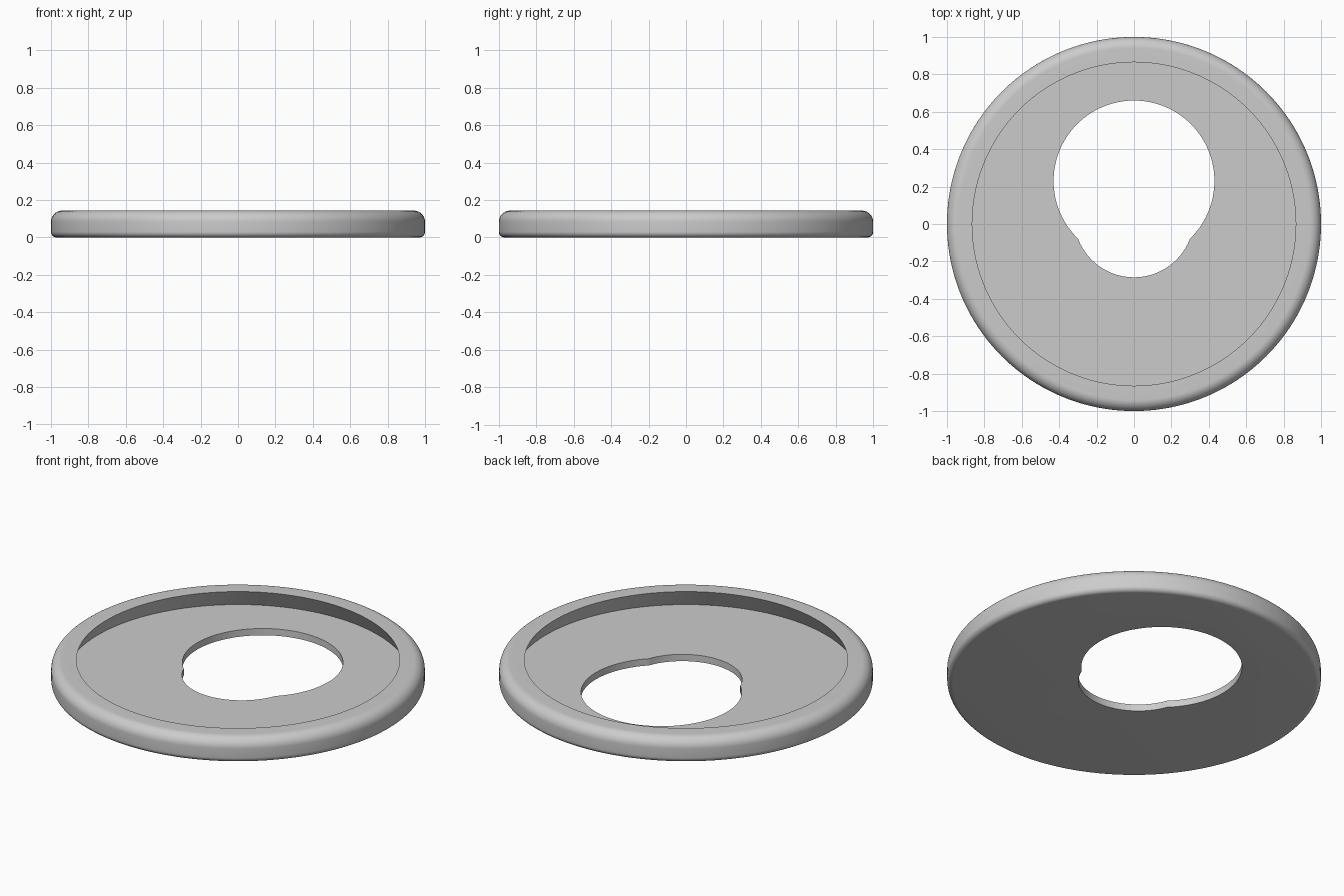
import bpy, bmesh, math

cube = bpy.data.objects.get("Cube")
if cube:
    bpy.data.objects.remove(cube, do_unlink=True)

SEGMENTS = 160
HEIGHT, FLOOR = 0.143, 0.04
TOP_ROUND, BOTTOM_ROUND = 0.06, 0.03
LIP_RADIUS, POCKET_RADIUS = 0.865, 0.922


def arc(cx, cy, radius, start, end, steps):
    """Points along a circular arc, angles in radians."""
    angles = [start + (end - start) * i / steps for i in range(steps + 1)]
    return [(cx + radius * math.cos(a), cy + radius * math.sin(a)) for a in angles]


def loft(name, rings):
    """Solid object joining equal-length rings of points, capped at both ends."""
    bm = bmesh.new()
    loops = [[bm.verts.new(p) for p in ring] for ring in rings]
    for low, high in zip(loops, loops[1:]):
        for i in range(len(low)):
            j = (i + 1) % len(low)
            bm.faces.new((low[i], low[j], high[j], high[i]))
    bm.faces.new(loops[0])
    bm.faces.new(loops[-1])
    bmesh.ops.recalc_face_normals(bm, faces=bm.faces)
    mesh = bpy.data.meshes.new(name)
    bm.to_mesh(mesh)
    bm.free()
    obj = bpy.data.objects.new(name, mesh)
    bpy.context.collection.objects.link(obj)
    return obj


def circle(radius, z):
    return [(x, y, z) for x, y in arc(0, 0, radius, 0, math.tau, SEGMENTS)[:-1]]


# Dish: rounded outer rim, flat lip and undercut pocket wall
quarter = math.pi / 2
profile = arc(1 - BOTTOM_ROUND, BOTTOM_ROUND, BOTTOM_ROUND, -quarter, 0, 8)
profile += arc(1 - TOP_ROUND, HEIGHT - TOP_ROUND, TOP_ROUND, 0, quarter, 12)
profile += [(LIP_RADIUS, HEIGHT), (POCKET_RADIUS, FLOOR)]
dish = loft("dish", [circle(r, z) for r, z in profile])

# Keyhole opening: two overlapping circles, the larger towards the back
big_y, big_r, small_y, small_r = 0.23, 0.43, 0.035, 0.32
gap = big_y - small_y
drop = (gap ** 2 + big_r ** 2 - small_r ** 2) / (2 * gap)
big_half = math.acos(drop / big_r)
small_half = math.acos((drop - gap) / small_r)
outline = arc(0, big_y, big_r, big_half - quarter, 3 * quarter - big_half, 96)
outline += arc(0, small_y, small_r, -quarter - small_half, small_half - quarter, 48)[1:-1]
cutter = loft("opening_cutter", [[(x, y, z) for x, y in outline] for z in (-0.1, 0.3)])
cutter.hide_render = True

cut = dish.modifiers.new("opening", 'BOOLEAN')
cut.operation = 'DIFFERENCE'
cut.solver = 'EXACT'
cut.object = cutter
bpy.ops.object.select_all(action='DESELECT')
bpy.context.view_layer.objects.active = dish
dish.select_set(True)
bpy.ops.object.modifier_apply(modifier=cut.name)
bpy.data.objects.remove(cutter, do_unlink=True)
bpy.ops.object.shade_smooth_by_angle(angle=math.radians(25))

# Plain grey finish
grey = bpy.data.materials.new("light_grey")
grey.use_nodes = True
color = (0.6, 0.6, 0.6, 1)
grey.diffuse_color = color
grey.node_tree.nodes["Principled BSDF"].inputs["Base Color"].default_value = color
dish.data.materials.clear()
dish.data.materials.append(grey)
